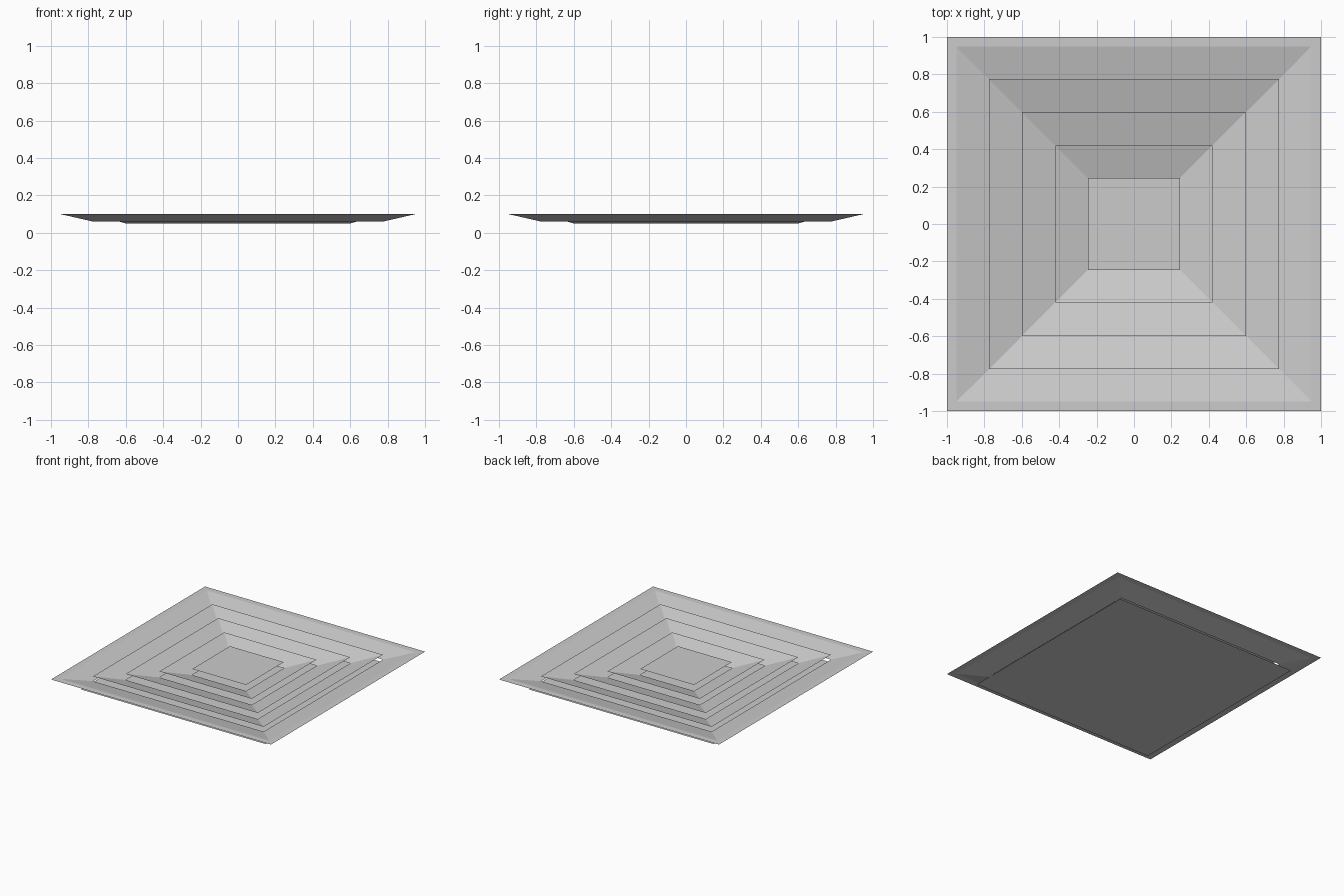
import bpy
import bmesh

cube = bpy.data.objects.get("Cube")
if cube:
    bpy.data.objects.remove(cube, do_unlink=True)


def make_material(name, value):
    mat = bpy.data.materials.new(name)
    mat.use_nodes = True
    colour = (value, value, value, 1)
    mat.diffuse_color = colour
    mat.node_tree.nodes["Principled BSDF"].inputs["Base Color"].default_value = colour
    return mat


grey = make_material("light_grey_metal", 0.6)


def square_sheet(name, profile, fill=False):
    """Thin sheet through concentric squares given as (half size, height)."""
    bm = bmesh.new()
    loops = []
    for r, z in profile:
        corners = ((-r, -r), (r, -r), (r, r), (-r, r))
        loops.append([bm.verts.new((x, y, z)) for x, y in corners])
    for outer, inner in zip(loops, loops[1:]):
        for i in range(4):
            j = (i + 1) % 4
            bm.faces.new((outer[i], outer[j], inner[j], inner[i]))
    if fill:
        bm.faces.new(loops[-1])
    mesh = bpy.data.meshes.new(name)
    bm.to_mesh(mesh)
    bm.free()
    mesh.materials.append(grey)
    obj = bpy.data.objects.new(name, mesh)
    bpy.context.collection.objects.link(obj)
    return obj


TOP = 0.1

# Flat flange with the outermost sloping vane
square_sheet("outer_frame", [(1.0, TOP), (0.95, TOP), (0.775, 0.06)])

# Nested vanes, each starting above the lower edge of the one around it
edges = [0.775, 0.6, 0.42, 0.245]
for number, (outer, inner) in enumerate(zip(edges, edges[1:]), 1):
    square_sheet(f"vane_{number}", [(outer, TOP), (inner, 0.05)])

# Flat centre panel and the back plate underneath
square_sheet("centre_panel", [(edges[-1], TOP)], fill=True)
square_sheet("back_plate", [(0.84, 0.0)], fill=True)
